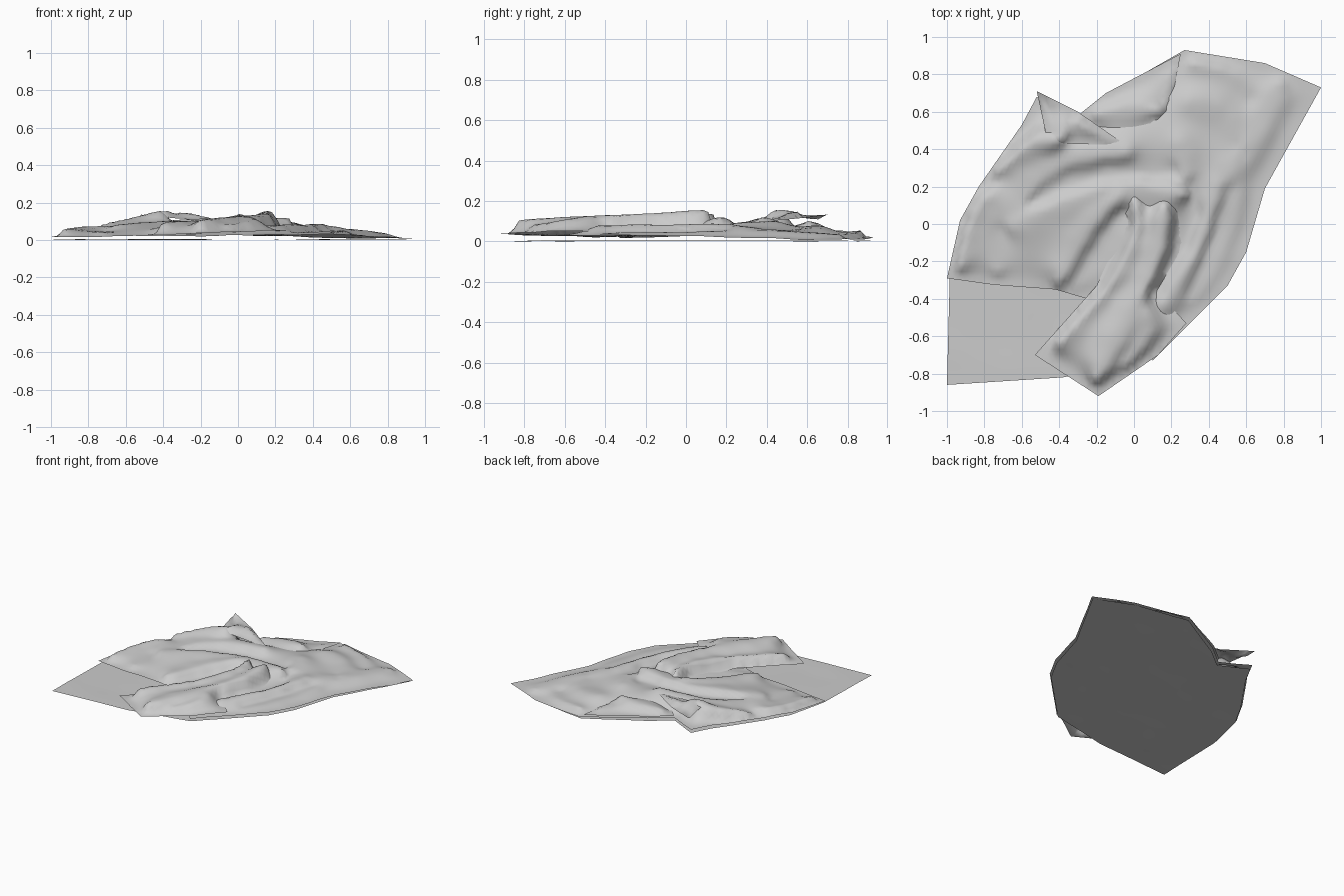
import bpy
from mathutils import Vector, noise
from mathutils.geometry import delaunay_2d_cdt

if "Cube" in bpy.data.objects:
    bpy.data.objects.remove(bpy.data.objects["Cube"])

STEP = 0.026


def soften(pts):
    """Round the bends of a fold line."""
    out = [pts[0]]
    for a, b in zip(pts, pts[1:]):
        out += [a.lerp(b, 0.25), a.lerp(b, 0.75)]
    return out + [pts[-1]]


def fold(z0, z1, *xy):
    """Crease running through xy, its height going from z0 to z1."""
    n = len(xy) - 1
    pts = soften([Vector((x, y, z0 + (z1 - z0) * i / n)) for i, (x, y) in enumerate(xy)])
    return list(zip(pts, pts[1:]))


def height(p, segs):
    """Blend the heights of nearby fold lines, leaving a soft crease on each."""
    total = acc = 0.0
    for a, b in segs:
        d = (b - a).xy
        t = max(0, min(1, (p - a.xy).dot(d) / d.length_squared))
        c = a.lerp(b, t)
        w = (d.length + 0.05) / ((p - c.xy).length_squared + 0.00015) ** 1.5
        total += w
        acc += w * c.z
    return acc / total


def sheet(name, outline, rim_z, folds, wrinkle=0.006):
    """Piece of cloth with an outline and ridge or valley lines."""
    ring = [Vector((x, y, rim_z * (1 - x * y))) for x, y in outline]
    edge = list(zip(ring, ring[1:] + ring[:1]))
    segs = edge + [s for f in folds for s in f]
    rim = []
    for a, b in edge:
        n = max(1, round((b - a).length / STEP))
        rim += [a.lerp(b, i / n).xy for i in range(n)]
    pts = list(rim)
    for j in range(int(2 / STEP)):
        for i in range(int(2 / STEP)):
            q = Vector((-1 + (i + 0.5 * (j % 2)) * STEP, -0.93 + j * STEP))
            if min((q - r).length for r in rim) > STEP * 0.5:
                pts.append(q)
    verts, _, faces, *_ = delaunay_2d_cdt(pts, [], [list(range(len(rim)))], 1, 1e-5)
    coords = []
    for v in verts:
        w = wrinkle * noise.noise(Vector((v.x * 5, v.y * 5, 1.7)))
        coords.append((v.x, v.y, max(0.0, height(v, segs) + w)))
    me = bpy.data.meshes.new(name)
    me.from_pydata(coords, [], [list(f) for f in faces])
    me.polygons.foreach_set("use_smooth", [True] * len(me.polygons))
    bpy.context.collection.objects.link(bpy.data.objects.new(name, me))


# outer edge of the cloth, clockwise from the left hem
outer = [(-1, -.29), (-.93, .02), (-.83, .2), (-.6, .53), (-.52, .68), (-.3, .57),
         (-.15, .69), (.27, .93), (.7, .86), (1, .73), (.7, .19), (.6, -.15),
         (.5, -.33), (.3, -.53), (.1, -.73)]

# bottom layer on the floor, with the exposed front left corner
sheet("ground_layer", [(x * .985, y * .985) for x, y in outer]
      + [(-.38, -.82), (-1, -.86)], 0.003, [], 0.002)

# main upper layer, folded over along the left and right edges
left_folds = [
    fold(.06, .08, (-.93, -.22), (-.87, .02), (-.78, .18), (-.62, .08)),
    fold(.08, .12, (-.58, .12), (-.5, .28), (-.3, .365), (-.05, .385)),
    fold(.09, .155, (-.74, .28), (-.55, .44), (-.42, .45)),
    fold(.045, .05, (-.73, -.25), (-.72, -.05)),
    fold(.06, .07, (-.55, .12), (-.25, .27), (.2, .28))]
centre_folds = [
    fold(.085, .12, (-.64, -.01), (-.5, .07), (-.05, .21), (.29, .16)),
    fold(.125, .07, (-.06, .18), (-.25, 0), (-.41, -.32)),
    fold(.05, .03, (-.06, .05), (-.18, -.12), (-.32, -.34))]
right_folds = [
    fold(.05, .045, (.3, .22), (.32, 0), (.05, -.45)),
    fold(.09, .08, (.44, .22), (.36, -.12), (.16, -.42)),
    fold(.05, .04, (.53, .16), (.32, -.37)),
    fold(.10, .09, (.24, .42), (.3, .2)),
    fold(.08, .05, (.3, .64), (.46, .6), (.58, .38)),
    fold(.035, .08, (.78, .75), (.6, .42), (.46, .25)),
    fold(.055, .025, (.32, .86), (.5, .82), (.62, .68))]
sheet("upper_layer", outer + [(-.25, -.4), (-.42, -.35), (-.75, -.325)], 0.025,
      left_folds + centre_folds + right_folds)

# free strip curling from the centre to the front corner
sheet("front_strip", [(-.05, .19), (-.05, 0), (-.2, -.33), (-.53, -.7), (-.19, -.92),
                      (.13, -.7), (.28, -.53), (.12, -.36), (.25, -.15), (.3, .15)], 0.045, [
    fold(.15, .10, (0, .13), (.02, -.05), (-.1, -.3), (-.4, -.63)),
    fold(.155, .105, (.16, .1), (.13, -.2), (-.05, -.55), (-.2, -.82)),
    fold(.125, .085, (.05, -.48), (.07, -.6), (-.05, -.75))])

# layer folded over at the back, with a curved hem
sheet("back_fold", [(-.15, .395), (-.03, .38), (.1, .46), (.2, .65), (.25, .91),
                    (-.15, .7), (-.3, .58)], 0.04, [
    fold(.10, .07, (-.13, .4), (-.03, .39), (.1, .47), (.19, .65), (.22, .8)),
    fold(.08, .11, (-.2, .59), (0, .62), (.17, .6))])

# pointed flap standing up at the back left
sheet("pointed_flap", [(-.52, .71), (-.46, .43), (-.36, .43), (-.04, .42), (-.3, .6)], 0.10, [
    fold(.09, .15, (-.51, .69), (-.44, .56), (-.38, .53)),
    fold(.175, .15, (-.45, .44), (-.38, .44), (-.38, .53)),
    fold(.155, .11, (-.3, .55), (-.08, .43))], 0.003)
